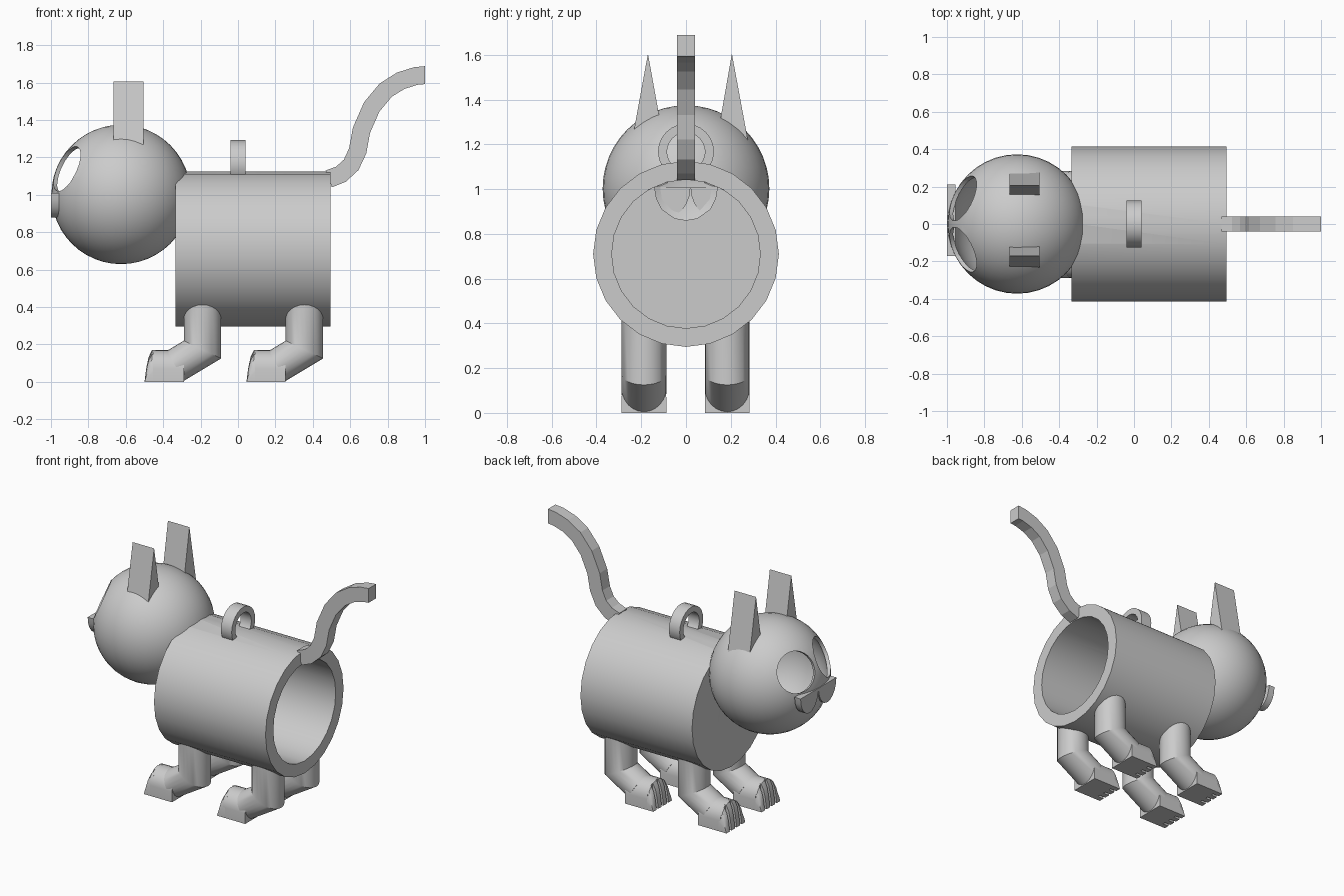
import bpy, bmesh, math
from mathutils import Vector

old = bpy.data.objects.get("Cube")
if old:
    bpy.data.objects.remove(old, do_unlink=True)

grey = bpy.data.materials.new("light grey")
grey.use_nodes = True
COLOUR = (0.6, 0.6, 0.6, 1)
grey.diffuse_color = COLOUR
grey.node_tree.nodes["Principled BSDF"].inputs["Base Color"].default_value = COLOUR


def finish(name, bm, smooth=True):
    bmesh.ops.remove_doubles(bm, verts=bm.verts, dist=1e-5)
    bmesh.ops.recalc_face_normals(bm, faces=bm.faces)
    mesh = bpy.data.meshes.new(name)
    bm.to_mesh(mesh)
    bm.free()
    obj = bpy.data.objects.new(name, mesh)
    bpy.context.collection.objects.link(obj)
    mesh.materials.append(grey)
    if smooth:
        shade(obj)
    return obj


def activate(obj):
    bpy.ops.object.select_all(action='DESELECT')
    obj.select_set(True)
    bpy.context.view_layer.objects.active = obj


def shade(obj):
    activate(obj)
    bpy.ops.object.shade_smooth_by_angle(angle=math.radians(30))


def loft(name, rings, smooth=True, closed=False):
    """Skin matching rings of points; cap the ends unless closed."""
    bm = bmesh.new()
    rows = [[bm.verts.new(p) for p in ring] for ring in rings]
    n = len(rows[0])
    pairs = list(zip(rows, rows[1:])) + ([(rows[-1], rows[0])] if closed else [])
    for a, b in pairs:
        for i in range(n):
            j = (i + 1) % n
            bm.faces.new((a[i], a[j], b[j], b[i]))
    if not closed:
        bm.faces.new(rows[0])
        bm.faces.new(rows[-1])
    return finish(name, bm, smooth)


def circle(n):
    return [(math.cos(2 * math.pi * i / n), math.sin(2 * math.pi * i / n)) for i in range(n)]


def turned(name, profile, z, n=24):
    """Rings along x from (x, radius) pairs; the profile wraps round."""
    rings = [[(x, r * c, z + r * s) for c, s in circle(n)] for x, r in profile]
    return loft(name, rings, closed=True)


def ball(name, centre, radius):
    bm = bmesh.new()
    bmesh.ops.create_uvsphere(bm, u_segments=40, v_segments=24, radius=radius)
    bmesh.ops.translate(bm, verts=bm.verts, vec=centre)
    return finish(name, bm)


def rod(name, start, end, radius, n=32):
    axis = (end - start).normalized()
    side = axis.orthogonal().normalized()
    up = axis.cross(side)
    return loft(name, [[p + radius * (c * side + s * up) for c, s in circle(n)]
                       for p in (start, end)])


def cut(target, cutter):
    cutter.hide_render = True
    mod = target.modifiers.new("cut", 'BOOLEAN')
    mod.operation = 'DIFFERENCE'
    mod.solver = 'EXACT'
    mod.object = cutter
    activate(target)
    bpy.ops.object.modifier_apply(modifier=mod.name)
    bpy.data.objects.remove(cutter, do_unlink=True)


# Barrel body: a cup lying on its side, open at the tail end
BODY_Z, BODY_R, HOLLOW_R = 0.71, 0.415, 0.332
FRONT, REAR, WALL = -0.335, 0.495, -0.305
bm = bmesh.new()
cup = [(FRONT, BODY_R), (REAR, BODY_R), (REAR, HOLLOW_R), (WALL, HOLLOW_R)]
rows = [[bm.verts.new((x, r * c, BODY_Z + r * s)) for c, s in circle(24)] for x, r in cup]
for a, b in zip(rows, rows[1:]):
    for i in range(24):
        j = (i + 1) % 24
        bm.faces.new((a[i], a[j], b[j], b[i]))
bm.faces.new(rows[0])
bm.faces.new(rows[-1])
body = finish("body", bm)

# Hollow head with two round eye holes, open into the body
HEAD = Vector((-0.625, 0, 1.002))
HEAD_R, INNER_R = 0.3725, 0.35
head = ball("head", HEAD, HEAD_R)
cut(head, ball("head_hollow", HEAD, INNER_R))
for side in (1, -1):
    eye = Vector((-0.285, 0.135 * side, 0.135))
    cut(head, rod("eye_cutter", HEAD + eye * 0.7, HEAD + eye * 1.4, 0.13))
cut(head, rod("neck_cutter", Vector((WALL, 0, BODY_Z)), Vector((0, 0, BODY_Z)), HOLLOW_R))
cut(body, ball("neck_hollow", HEAD, INNER_R))
shade(head)
shade(body)

# Ears: thin wedges
for name, y, low_y, low_z, high_y, high_z in (
        ("right_ear", -0.17, -0.235, 1.25, -0.115, 1.3),
        ("left_ear", 0.205, 0.15, 1.29, 0.278, 1.21)):
    loft(name, [[(x, low_y, low_z), (x, high_y, high_z), (x, y, 1.605)]
                for x in (-0.665, -0.505)], smooth=False)

# Mouth: two half discs side by side
for name, y in (("left_lip", 0.115), ("right_lip", -0.075)):
    arc = [math.pi * (1 + i / 10) for i in range(11)]
    loft(name, [[(x, y + 0.095 * math.cos(a), 1.01 + 0.13 * math.sin(a)) for a in arc]
                for x in (-1.0, -0.955)])

# Carrying ring on the back
turned("handle", [(-0.04, 0.125), (0.04, 0.125), (0.04, 0.085), (-0.04, 0.085)], 1.167)

# Tail: square bar following an S curve
path = [Vector(p) for p in ((0.485, 1.085), (0.55, 1.11), (0.605, 1.16), (0.64, 1.235),
                            (0.66, 1.345), (0.715, 1.47), (0.79, 1.56), (0.87, 1.61),
                            (0.95, 1.635), (1.0, 1.64))]
rings = []
for i, p in enumerate(path):
    t = (path[min(i + 1, len(path) - 1)] - path[max(i - 1, 0)]).normalized()
    if i == len(path) - 1:
        t = Vector((1, 0))
    n = Vector((-t.y, t.x)) * 0.048
    rings.append([(p.x + s * n.x, y, p.y + s * n.y)
                  for s, y in ((-1, -0.04), (-1, 0.04), (1, 0.04), (1, -0.04))])
loft("tail", rings, smooth=False)


def arch(y):
    """Height of the paw at a sideways distance from its middle."""
    return 0.07 + math.sqrt(max(0, 0.01 - y * y))


def leg(name, x0, y0):
    # Upright thigh, mitred knee and slanting shin
    top, knee, ankle = [], [], []
    for c, s in circle(24):
        x, y, kz = x0 + 0.1 * c, y0 + 0.1 * s, 0.1725 - 0.0475 * c
        travel = 0.145 + 0.055 * c
        top.append((x, y, BODY_Z - math.sqrt(BODY_R ** 2 - y * y) + 0.03))
        knee.append((x, y, kz))
        ankle.append((x - travel, y, kz - 0.6 * travel))
    loft(name + "_leg", [top, knee, ankle])

    # Arched paw
    ys = [-0.1 * math.cos(math.pi * i / 12) for i in range(13)]
    outline = [(-0.1, 0), *[(y, arch(y)) for y in ys], (0.1, 0)]
    loft(name + "_paw", [[(x0 + x, y0 + y, z) for y, z in outline] for x in (-0.1, -0.265)])

    # Four toes with slits between them
    side = [(-0.25, 0), (-0.25, 1), (-0.27, 1), (-0.288, 0.78), (-0.3, 0.45), (-0.31, 0)]
    for k in range(4):
        start = -0.1 + k * 0.0545
        steps = [start + 0.0365 * j / 3 for j in range(4)]
        loft(f"{name}_toe_{k + 1}", [[(x0 + x, y0 + y, h * arch(y)) for x, h in side]
                                     for y in steps])


for end, x in (("front", -0.19), ("back", 0.355)):
    for hand, y in (("left", 0.184), ("right", -0.188)):
        leg(f"{end}_{hand}", x, y)
